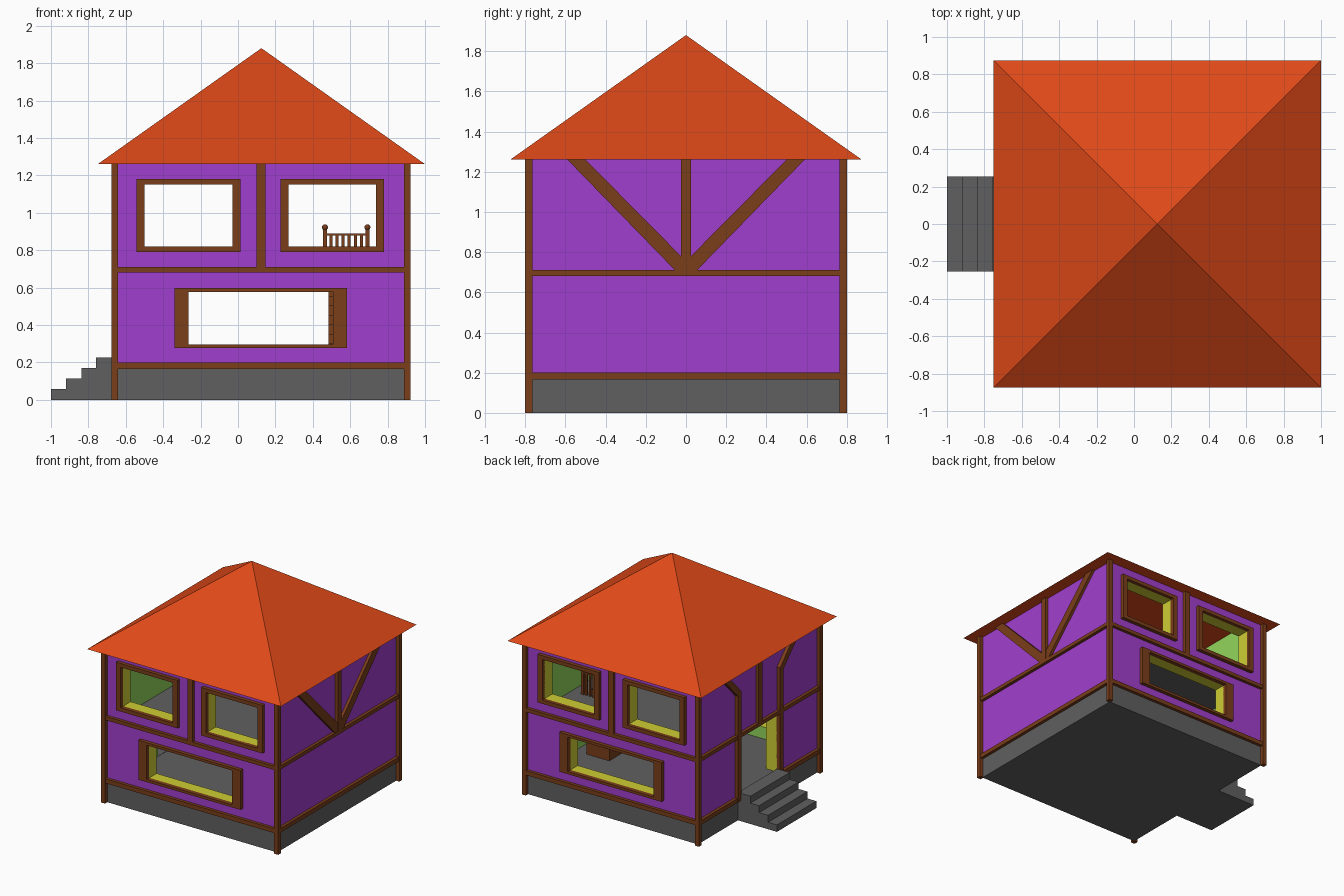
import bpy, bmesh
from math import radians
from mathutils import Matrix, Vector

if "Cube" in bpy.data.objects:
    bpy.data.objects.remove(bpy.data.objects["Cube"])


def material(name, rgb):
    m = bpy.data.materials.new(name)
    m.diffuse_color = (*[(c / 255) ** 2.2 for c in rgb], 1)
    m.use_nodes = True
    m.node_tree.nodes["Principled BSDF"].inputs["Base Color"].default_value = m.diffuse_color
    return m


PURPLE = material("purple_plaster", (160, 65, 205))
YELLOW = material("yellow_reveal", (205, 205, 55))
GREEN = material("green_plaster", (145, 212, 92))
BROWN = material("brown_timber", (122, 64, 32))
ORANGE = material("orange_tile", (222, 74, 30))
GREY = material("grey_stone", (96, 96, 96))


def finish(name, bm, mat=None):
    bmesh.ops.recalc_face_normals(bm, faces=bm.faces)
    me = bpy.data.meshes.new(name)
    bm.to_mesh(me)
    bm.free()
    ob = bpy.data.objects.new(name, me)
    bpy.context.collection.objects.link(ob)
    if mat:
        me.materials.append(mat)
    return ob


def add_box(bm, x0, x1, y0, y1, z0, z1):
    c = Vector((x0 + x1, y0 + y1, z0 + z1)) / 2
    mat = Matrix.Translation(c) @ Matrix.Diagonal((x1 - x0, y1 - y0, z1 - z0, 1))
    bmesh.ops.create_cube(bm, size=1, matrix=mat)


def boxes(name, spans, mat=None):
    bm = bmesh.new()
    for s in spans:
        add_box(bm, *s)
    return finish(name, bm, mat)


def side_prism(name, x0, x1, outline, mat):
    """Extrude a (y, z) outline along x."""
    bm = bmesh.new()
    f = bm.faces.new([bm.verts.new((x0, y, z)) for y, z in outline])
    r = bmesh.ops.extrude_face_region(bm, geom=[f])
    vs = [v for v in r["geom"] if isinstance(v, bmesh.types.BMVert)]
    bmesh.ops.translate(bm, verts=vs, vec=(x1 - x0, 0, 0))
    return finish(name, bm, mat)


# Main dimensions: outer wall planes, timber planes, wall thickness
L, R, D = -0.647, 0.893, 0.77
TL, TR, TD = -0.677, 0.923, 0.80
T = 0.10
EAVE = 1.26
CX = (L + R) / 2

# Window openings: inner x0, x1, z0, z1, side bar width, top bar width
windows = {
    "upper_left": (-0.50, -0.03, 0.82, 1.15, 0.043, 0.031),
    "upper_right": (0.27, 0.737, 0.82, 1.15, 0.043, 0.031),
    "lower": (-0.265, 0.508, 0.297, 0.577, 0.075, 0.021),
}

# Walls with cut openings
walls = boxes("walls", [(L, R, -D, D, 0.165, EAVE)])
room = boxes("room_cutter", [(L + T, R - T, -D + T, D - T, 0, 1.5)])
openings = boxes("opening_cutter",
                 [(w[0], w[1], -1, 1, w[2], w[3]) for w in windows.values()]
                 + [(-1, -0.4, -0.25, 0.25, 0.2, 0.68)])
for cutter in (room, openings):
    mod = walls.modifiers.new("cut", 'BOOLEAN')
    mod.operation, mod.solver, mod.object = 'DIFFERENCE', 'EXACT', cutter
    cutter.hide_render = True
bpy.context.view_layer.update()
deps = bpy.context.evaluated_depsgraph_get()
walls_mesh = bpy.data.meshes.new_from_object(walls.evaluated_get(deps))
walls.modifiers.clear()
walls.data = walls_mesh
for cutter in (room, openings):
    bpy.data.objects.remove(cutter)

# Purple outside, green inside, yellow reveals
walls_mesh.materials.clear()
for m in (PURPLE, GREEN, YELLOW):
    walls_mesh.materials.append(m)
for p in walls_mesh.polygons:
    x, y, z = p.center
    nx, ny, nz = (abs(n) > 0.9 for n in p.normal)

    def near(v, *planes):
        return any(abs(v - q) < 0.002 for q in planes)
    if (nx and near(x, L, R)) or (ny and near(y, -D, D)):
        p.material_index = 0
    elif (nx and near(x, L + T, R - T)) or (ny and near(y, -D + T, D - T)):
        p.material_index = 1
    else:
        p.material_index = 2

# Stone base, floors and outside steps
boxes("stone_base", [(L, R, -D, D, 0, 0.165)], GREY)
boxes("ground_floor", [(L + 0.08, R - 0.08, -0.69, 0.69, 0.165, 0.2)], GREY)
SX0, SX1, SY0, SY1 = 0.483, 0.69, -0.35, 0.30
boxes("upper_floor", [
    (L + 0.08, SX0, -0.69, 0.69, 0.67, 0.705),
    (SX1, R - 0.08, -0.69, 0.69, 0.67, 0.705),
    (SX0, SX1, -0.69, SY0, 0.67, 0.705),
    (SX0, SX1, SY1, 0.69, 0.67, 0.705)], GREY)
boxes("threshold", [(L, L + T, -0.25, 0.25, 0.18, 0.202)], GREY)
tread = [-1.0, -0.92, -0.838, -0.76]
outline = []
for i, x in enumerate(tread):
    outline += [(x, 0.0567 * i), (x, 0.0567 * (i + 1))]
outline += [(L, 0.2267), (L, 0)]
bm = bmesh.new()
face = bm.faces.new([bm.verts.new((x, -0.253, z)) for x, z in outline])
r = bmesh.ops.extrude_face_region(bm, geom=[face])
bmesh.ops.translate(bm, vec=(0, 0.508, 0),
                    verts=[v for v in r["geom"] if isinstance(v, bmesh.types.BMVert)])
finish("outside_steps", bm, GREY)

# Pyramid roof
bm = bmesh.new()
base = [bm.verts.new((0.125 + 0.875 * a, 0.875 * b, EAVE))
        for a, b in ((-1, -1), (1, -1), (1, 1), (-1, 1))]
apex = bm.verts.new((0.125, 0, 1.88))
bm.faces.new(base)
for i in range(4):
    bm.faces.new((base[i], base[(i + 1) % 4], apex))
finish("roof", bm, ORANGE)

# Corner posts
boxes("corner_posts", [(x0, x0 + 0.036, y0, y0 + 0.036, 0, EAVE)
                       for x0 in (TL, TR - 0.036) for y0 in (-TD, TD - 0.036)], BROWN)

# Horizontal beams and mid posts
B = 0.025
spans = []
for z0, z1 in ((0.165, 0.2), (0.68, 0.71)):
    spans += [(L, R, -D - B, -D + 0.01, z0, z1), (L, R, D - 0.01, D + B, z0, z1),
              (R - 0.01, R + B, -D, D, z0, z1)]
spans += [(L - B, L + 0.01, -D, D, 0.68, 0.71),
          (L - B, L + 0.01, -D, -0.25, 0.165, 0.2),
          (L - B, L + 0.01, 0.25, D, 0.165, 0.2)]
boxes("wall_beams", spans, BROWN)
boxes("upper_posts", [
    (0.10, 0.146, -D - B, -D + 0.01, 0.71, EAVE), (0.10, 0.146, D - 0.01, D + B, 0.71, EAVE),
    (R - 0.01, R + B, -0.024, 0.024, 0.71, EAVE),
    (L - B, L + 0.01, -0.024, 0.024, 0.71, EAVE)], BROWN)

# Diagonal braces on the right side, door posts with bent tops on the left side
for s, side in ((-1, "front"), (1, "back")):
    side_prism("brace_" + side, R - 0.01, R + B - 0.002,
               [(s * y, z) for y, z in ((0.055, 0.71), (0.59, EAVE), (0.50, EAVE), (0.0, 0.755), (0, 0.71))],
               BROWN)
    side_prism("door_post_" + side, L - B - 0.004, L + 0.01,
               [(s * y, z) for y, z in ((0.25, 0.17), (0.25, 1.06), (0.44, EAVE),
                                        (0.51, EAVE), (0.295, 1.035), (0.295, 0.17))], BROWN)

# Window frames, front and back
for name, (x0, x1, z0, z1, a, b) in windows.items():
    for side, y0, y1 in (("front", -TD, -D + 0.005), ("back", D - 0.005, TD)):
        boxes(f"window_frame_{name}_{side}", [
            (x0 - a, x0, y0, y1, z0 - b, z1 + b), (x1, x1 + a, y0, y1, z0 - b, z1 + b),
            (x0, x1, y0, y1, z0 - b, z0), (x0, x1, y0, y1, z1, z1 + b)], BROWN)

# Inside staircase
n = 10
run, rise = (SY1 - SY0) / n, 0.505 / n
profile = [(SY1, 0.2), (SY0, 0.2)]
for i in range(n):
    profile += [(SY0 + run * i, 0.2 + rise * (i + 1)), (SY0 + run * (i + 1), 0.2 + rise * (i + 1))]
profile.pop(1)
profile.insert(1, (SY0, 0.2))
side_prism("inside_stairs", SX0, SX1, profile, BROWN)

# Stair railing with ball-topped posts
RY = 0.34
bm = bmesh.new()
for x in (0.465, 0.692):
    add_box(bm, x - 0.01, x + 0.01, RY - 0.01, RY + 0.01, 0.70, 0.91)
    bmesh.ops.create_uvsphere(bm, u_segments=12, v_segments=8, radius=0.016,
                              matrix=Matrix.Translation((x, RY, 0.922)))
add_box(bm, 0.455, 0.70, RY - 0.01, RY + 0.01, 0.878, 0.89)
for i in range(6):
    x = 0.465 + 0.227 * (i + 1) / 7
    add_box(bm, x - 0.008, x + 0.008, RY - 0.007, RY + 0.007, 0.70, 0.88)
finish("stair_railing", bm, BROWN)
